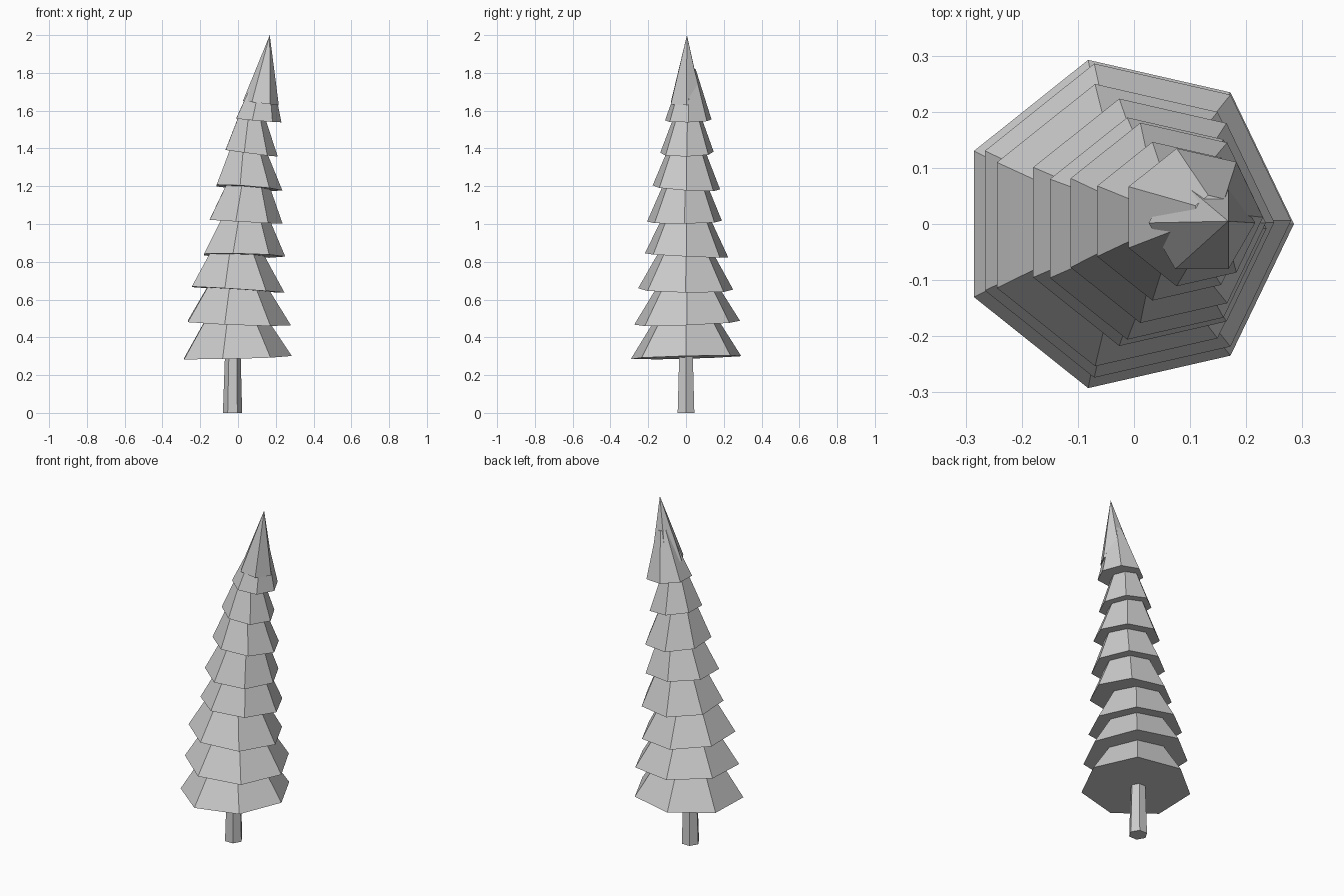
import bpy
import bmesh
import math

cube = bpy.data.objects.get("Cube")
if cube:
    bpy.data.objects.remove(cube, do_unlink=True)

# One plain grey for the whole tree
grey = bpy.data.materials.new("light_grey")
grey.use_nodes = True
colour = (0.6, 0.6, 0.6, 1.0)
grey.diffuse_color = colour
grey.node_tree.nodes["Principled BSDF"].inputs["Base Color"].default_value = colour


def ring(bm, sides, centre, radius, slope=(0, 0)):
    """Polygon ring with a corner on +x, tilted by a slope along x and y."""
    verts = []
    for i in range(sides):
        a = math.tau * i / sides
        dx, dy = radius * math.cos(a), radius * math.sin(a)
        z = centre[2] + slope[0] * dx + slope[1] * dy
        verts.append(bm.verts.new((centre[0] + dx, centre[1] + dy, z)))
    return verts


def frustum(name, sides, base, r_base, top, r_top, slope=(0, 0)):
    """Closed flat-sided frustum, or a cone when r_top is zero."""
    bm = bmesh.new()
    low = ring(bm, sides, base, r_base, slope)
    bm.faces.new(low[::-1])
    if r_top:
        high = ring(bm, sides, top, r_top, slope)
        bm.faces.new(high)
    else:
        apex = bm.verts.new(top)
    for i in range(sides):
        j = (i + 1) % sides
        if r_top:
            bm.faces.new((low[i], low[j], high[j], high[i]))
        else:
            bm.faces.new((low[i], low[j], apex))
    bmesh.ops.recalc_face_normals(bm, faces=bm.faces)
    mesh = bpy.data.meshes.new(name)
    bm.to_mesh(mesh)
    bm.free()
    mesh.materials.append(grey)
    obj = bpy.data.objects.new(name, mesh)
    bpy.context.collection.objects.link(obj)
    return obj


# Trunk, its upper end hidden inside the branches
frustum("trunk", 6, (-0.029, 0, 0), 0.051, (-0.027, 0, 0.42), 0.038)

# Branch tiers: base x, y, z, radius, top x, top y, top radius, height, slope x, slope y
tiers = [
    (-0.015, 0.000, 0.294, 0.300, -0.019, 0.000, 0.140, 0.25, 0.025, 0.027),
    (-0.007, 0.006, 0.475, 0.287, -0.008, 0.006, 0.130, 0.25, -0.038, 0.037),
    (-0.012, -0.002, 0.653, 0.258, -0.010, 0.000, 0.115, 0.25, -0.063, -0.014),
    (0.024, 0.003, 0.833, 0.226, 0.038, 0.003, 0.105, 0.25, -0.023, -0.048),
    (0.033, -0.008, 1.013, 0.203, 0.052, -0.004, 0.095, 0.25, -0.055, 0.010),
    (0.052, 0.002, 1.191, 0.183, 0.050, 0.004, 0.080, 0.25, -0.075, -0.060),
    (0.065, 0.005, 1.376, 0.145, 0.073, 0.008, 0.059, 0.23, -0.130, 0.018),
    (0.104, 0.012, 1.549, 0.126, 0.140, 0.018, 0.034, 0.27, -0.085, 0.020),
]
for n, (x, y, z, r, tx, ty, tr, h, sx, sy) in enumerate(tiers, 1):
    frustum(f"branch_tier_{n}", 7, (x, y, z), r, (tx, ty, z + h), tr, (sx, sy))

# Pointed tip leaning to one side
frustum("tree_tip", 6, (0.121, 0.002, 1.64), 0.095, (0.168, 0.005, 2.0), 0, (-0.12, 0))
